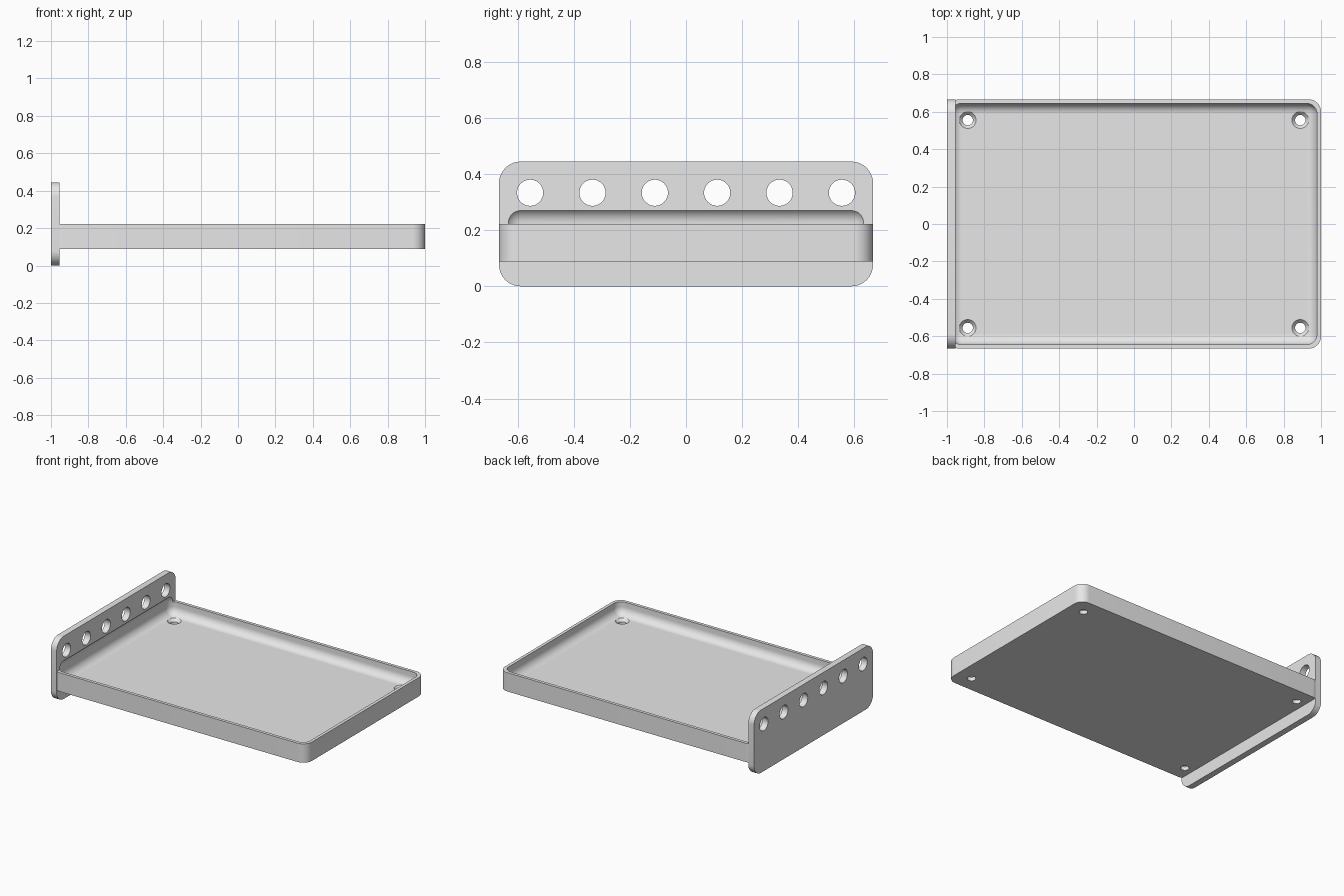
import bpy
import bmesh
from math import radians
from mathutils import Matrix, Vector

if "Cube" in bpy.data.objects:
    bpy.data.objects.remove(bpy.data.objects["Cube"], do_unlink=True)

MM = 2 / 90                      # the part is laid out in 90 x 60 x 20 units
PLATE_FACE = -43 * MM            # inner face of the end plate

grey = bpy.data.materials.new("light grey")
grey.use_nodes = True
grey.diffuse_color = (0.8, 0.8, 0.8, 1)
grey.node_tree.nodes["Principled BSDF"].inputs["Base Color"].default_value = (0.8, 0.8, 0.8, 1)


def finish(bm, name):
    bmesh.ops.recalc_face_normals(bm, faces=bm.faces)
    mesh = bpy.data.meshes.new(name)
    bm.to_mesh(mesh)
    bm.free()
    mesh.materials.append(grey)
    obj = bpy.data.objects.new(name, mesh)
    bpy.context.collection.objects.link(obj)
    return obj


def rounded_box(low, high, radius, axis=None):
    """Box with the edges along one axis rounded, or all edges if axis is None."""
    low, high = Vector(low), Vector(high)
    bm = bmesh.new()
    bmesh.ops.create_cube(bm, size=1)
    bmesh.ops.scale(bm, vec=high - low, verts=bm.verts)
    bmesh.ops.translate(bm, vec=(low + high) / 2, verts=bm.verts)
    edges = [e for e in bm.edges if axis is None or
             abs((e.verts[0].co - e.verts[1].co).normalized()[axis]) > 0.9]
    bmesh.ops.bevel(bm, geom=edges, offset=radius, segments=10, profile=0.5, affect='EDGES')
    return bm


def add_cone(bm, centre, r_low, r_high, depth, turn=None):
    matrix = Matrix.Translation(centre)
    if turn:
        matrix = matrix @ turn
    bmesh.ops.create_cone(bm, cap_ends=True, segments=40, radius1=r_low,
                          radius2=r_high, depth=depth, matrix=matrix)


def cut(obj, cutters):
    for cutter in cutters:
        mod = obj.modifiers.new(cutter.name, 'BOOLEAN')
        mod.operation = 'DIFFERENCE'
        mod.solver = 'EXACT'
        mod.object = cutter
    graph = bpy.context.evaluated_depsgraph_get()
    mesh = bpy.data.meshes.new_from_object(obj.evaluated_get(graph))
    obj.modifiers.clear()
    obj.data = mesh


# Tray body, trimmed where it meets the end plate
bm = rounded_box((-1, -30 * MM, 4 * MM), (1, 30 * MM, 10 * MM), 3 * MM, axis=2)
trim = bmesh.ops.bisect_plane(bm, geom=bm.verts[:] + bm.edges[:] + bm.faces[:],
                              plane_co=(PLATE_FACE, 0, 0), plane_no=(1, 0, 0),
                              clear_inner=True)
rim = [e for e in trim["geom_cut"] if isinstance(e, bmesh.types.BMEdge)]
bmesh.ops.contextual_create(bm, geom=rim)
tray = finish(bm, "tray")

# Upright end plate
end_plate = finish(rounded_box((-1, -30 * MM, 0), (PLATE_FACE, 30 * MM, 20 * MM),
                               3.5 * MM, axis=0), "end_plate")

# Soft-edged cavity that hollows the tray and bites into the plate
cavity = finish(rounded_box((-44 * MM, -29 * MM, 6 * MM), (44 * MM, 29 * MM, 12.65 * MM),
                            2.5 * MM), "cavity_cutter")

# Four screw holes and their countersinks
holes, sinks = bmesh.new(), bmesh.new()
for x in (-40, 40):
    for y in (-25, 25):
        add_cone(holes, (x * MM, y * MM, 5 * MM), 1.25 * MM, 1.25 * MM, 6 * MM)
        add_cone(sinks, (x * MM, y * MM, 5.6 * MM), 1.2 * MM, 2.1 * MM, MM)
screw_holes = finish(holes, "screw_hole_cutter")
countersinks = finish(sinks, "countersink_cutter")

# Row of six holes through the plate
bm = bmesh.new()
for i in range(6):
    add_cone(bm, (-44 * MM, (i * 10 - 25) * MM, 15 * MM), 2.1 * MM, 2.1 * MM, 6 * MM,
             Matrix.Rotation(radians(90), 4, 'Y'))
plate_holes = finish(bm, "plate_hole_cutter")

cut(tray, [cavity, screw_holes, countersinks])
cut(end_plate, [cavity, plate_holes])
for helper in (cavity, screw_holes, countersinks, plate_holes):
    bpy.data.objects.remove(helper, do_unlink=True)

# Smooth rounded surfaces, sharp edges kept
bpy.ops.object.select_all(action='DESELECT')
for obj in (tray, end_plate):
    obj.select_set(True)
    bpy.context.view_layer.objects.active = obj
bpy.ops.object.shade_smooth_by_angle(angle=radians(30))
